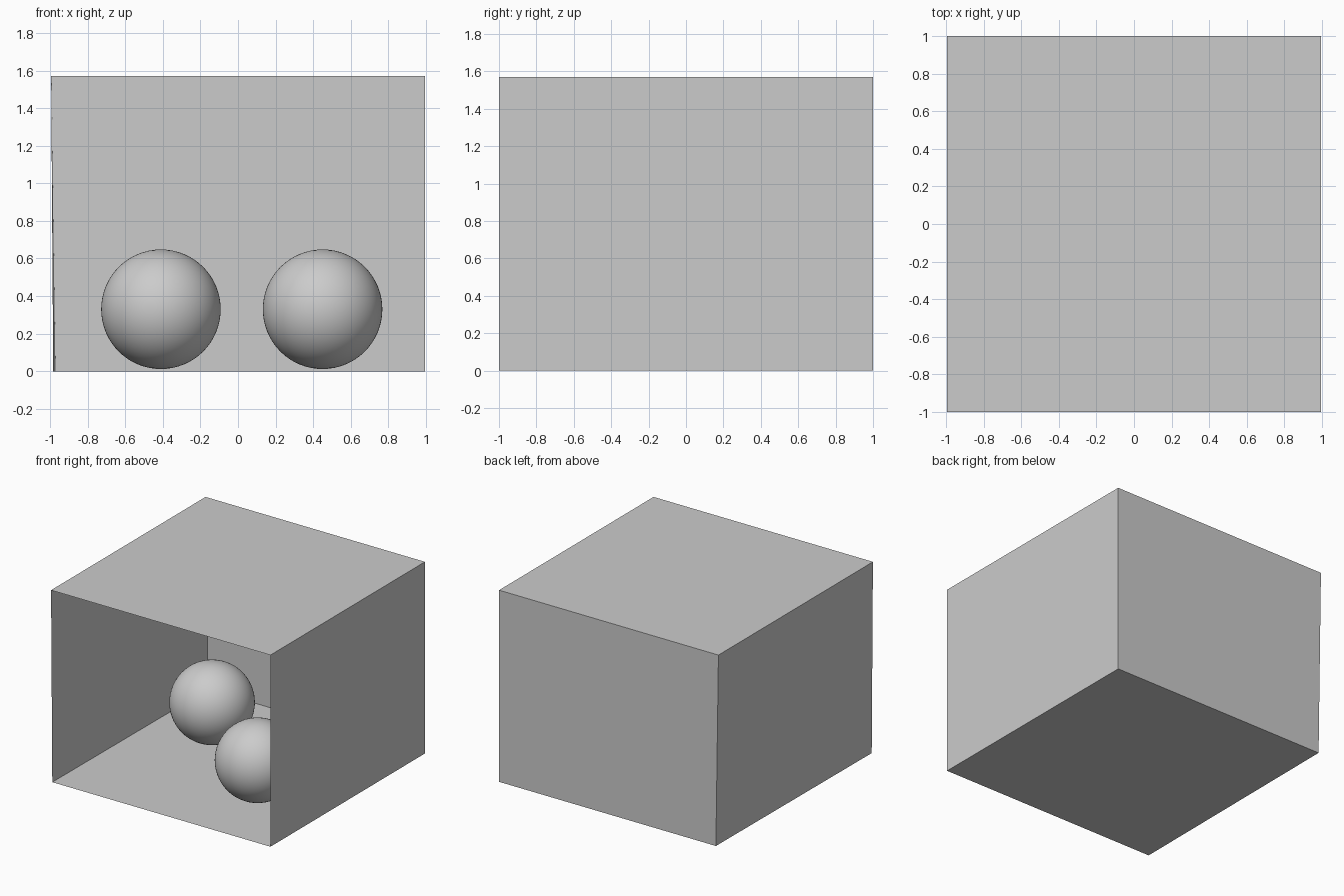
import bpy

cube = bpy.data.objects.get("Cube")
if cube:
    bpy.data.objects.remove(cube, do_unlink=True)

# One plain grey for everything
grey = bpy.data.materials.new("plain_grey")
grey.use_nodes = True
colour = (0.6, 0.6, 0.6, 1)
grey.diffuse_color = colour
grey.node_tree.nodes["Principled BSDF"].inputs["Base Color"].default_value = colour

HEIGHT = 1.57
SIDE = 0.994

# Room corners: the -x wall leans inwards at the floor, more so at the back
floor_corners = [(-0.983, -1, 0), (SIDE, -1, 0), (SIDE, 1, 0), (-0.971, 1, 0)]
top_corners = [(-SIDE, -1, HEIGHT), (SIDE, -1, HEIGHT), (SIDE, 1, HEIGHT), (-SIDE, 1, HEIGHT)]


def panel(name, corners):
    """A single thin sheet of the room."""
    mesh = bpy.data.meshes.new(name)
    mesh.from_pydata(corners, [], [range(len(corners))])
    mesh.materials.append(grey)
    bpy.context.collection.objects.link(bpy.data.objects.new(name, mesh))


def wall(name, a, b):
    """A sheet between two neighbouring floor corners, facing into the room."""
    panel(name, [floor_corners[b], floor_corners[a], top_corners[a], top_corners[b]])


def ball(name, x, y):
    bpy.ops.mesh.primitive_uv_sphere_add(segments=64, ring_count=32, radius=0.318, location=(x, y, 0.33))
    obj = bpy.context.object
    obj.name = name
    obj.data.materials.append(grey)
    bpy.ops.object.shade_smooth()


# Room, open at the front
panel("floor", floor_corners)
panel("ceiling", top_corners[::-1])
wall("left_wall", 1, 2)
wall("back_wall", 2, 3)
wall("right_wall", 3, 0)

# Two balls resting inside
ball("back_ball", -0.41, 0.25)
ball("front_ball", 0.45, -0.39)
